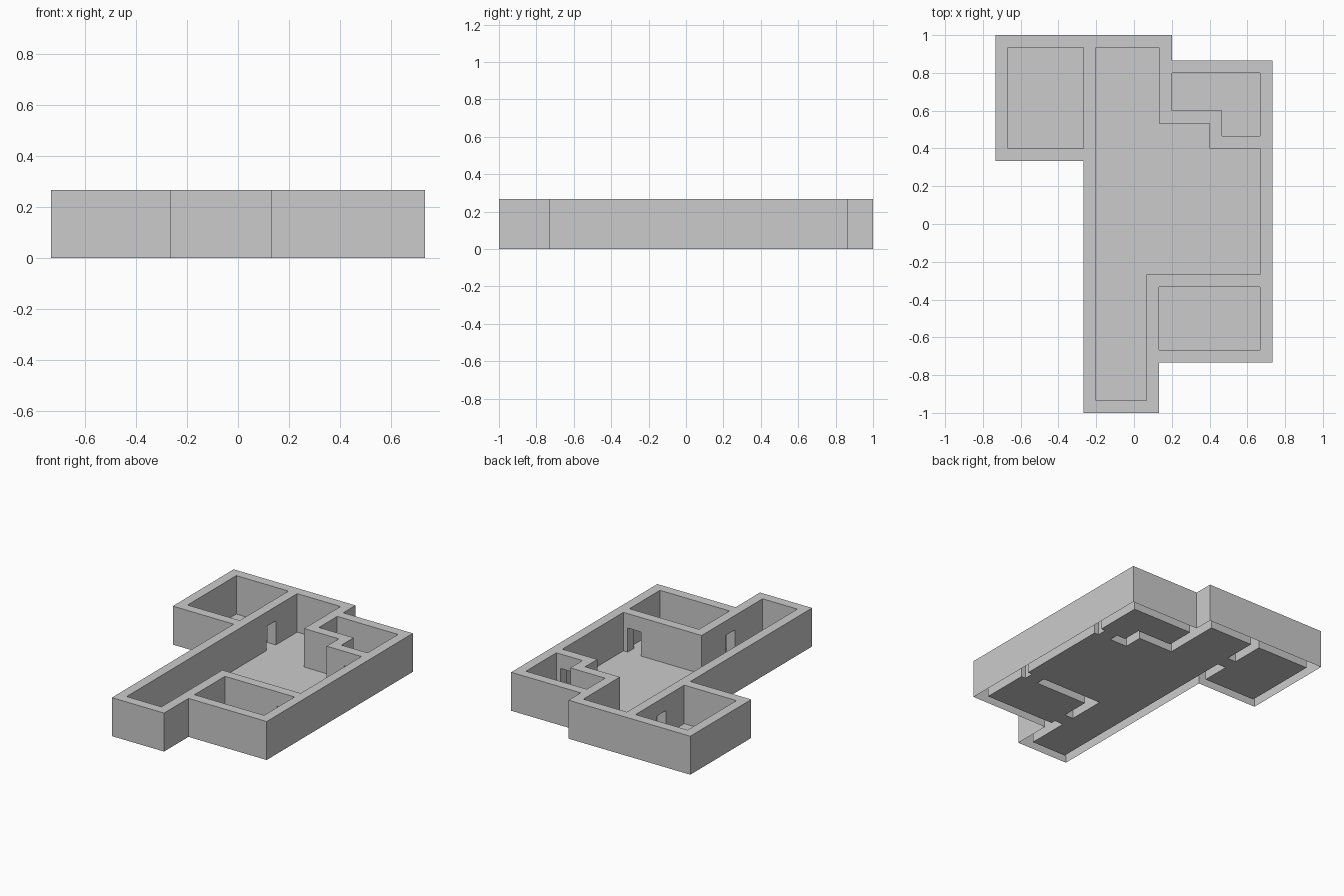
import bpy, bmesh

if "Cube" in bpy.data.objects:
    bpy.data.objects.remove(bpy.data.objects["Cube"])

U = 1 / 15          # plan module (one wall thickness)
WALL_H = 4 * U
DOOR_H = 2.5 * U


def rect(x0, y0, x1, y1):
    return [(x0, y0), (x1, y0), (x1, y1), (x0, y1)]


def plan_object(name, outlines, z=0.0, height=0.0):
    """Flat plan outlines (in modules), extruded upwards if height is given."""
    bm = bmesh.new()
    for pts in outlines:
        face = bm.faces.new([bm.verts.new((x * U, y * U, z)) for x, y in pts])
        face.normal_update()
        if face.normal.z < 0:
            face.normal_flip()
        if height:
            ext = bmesh.ops.extrude_face_region(bm, geom=[face], use_keep_orig=True)
            top = [v for v in ext["geom"] if isinstance(v, bmesh.types.BMVert)]
            bmesh.ops.translate(bm, verts=top, vec=(0, 0, height))
    if height:
        bmesh.ops.recalc_face_normals(bm, faces=bm.faces[:])
    mesh = bpy.data.meshes.new(name)
    bm.to_mesh(mesh)
    bm.free()
    obj = bpy.data.objects.new(name, mesh)
    bpy.context.collection.objects.link(obj)
    return obj


# Plan outlines
outer = [(-11, 15), (-11, 5), (-4, 5), (-4, -15), (2, -15), (2, -11),
         (11, -11), (11, 13), (3, 13), (3, 15)]
main_hall = [(-3, 14), (-3, -14), (1, -14), (1, -4), (10, -4), (10, 6),
             (6, 6), (6, 8), (2, 8), (2, 14)]
stepped_room = [(3, 12), (3, 9), (7, 9), (7, 7), (10, 7), (10, 12)]
rooms = [main_hall, stepped_room, rect(-10, 6, -4, 14), rect(2, -10, 10, -5)]

# Doorways: plan rectangle and the axis that passes through the wall
doors = [((-4, 9, -3, 10.5), 0), ((1, -9.5, 2, -8), 0),
         ((8, 6, 9.5, 7), 1), ((8, -5, 9.5, -4), 1)]

# Walls: solid block with rooms and doorways cut out
walls = plan_object("walls", [outer], 0, WALL_H)
cutters = [plan_object("room_cutter", [r], -U, WALL_H + 2 * U) for r in rooms]
for (x0, y0, x1, y1), axis in doors:
    gx, gy = (0.2, 0) if axis == 0 else (0, 0.2)
    cutters.append(plan_object("door_cutter", [rect(x0 - gx, y0 - gy, x1 + gx, y1 + gy)],
                               -U, DOOR_H + U))
for cutter in cutters:
    cutter.hide_render = True
    mod = walls.modifiers.new("cut", "BOOLEAN")
    mod.operation = "DIFFERENCE"
    mod.solver = "EXACT"
    mod.object = cutter

deps = bpy.context.evaluated_depsgraph_get()
mesh = bpy.data.meshes.new_from_object(walls.evaluated_get(deps))
walls.modifiers.clear()
walls.data = mesh
for cutter in cutters:
    bpy.data.objects.remove(cutter)

# Walls are hollow shells, open underneath
bm = bmesh.new()
bm.from_mesh(mesh)
under = [f for f in bm.faces if all(abs(v.co.z) < 1e-4 for v in f.verts)]
bmesh.ops.delete(bm, geom=under, context="FACES")
bm.to_mesh(mesh)
bm.free()

# Floor of the rooms and the doorway thresholds
plan_object("floor", rooms + [rect(*d) for d, _ in doors])
